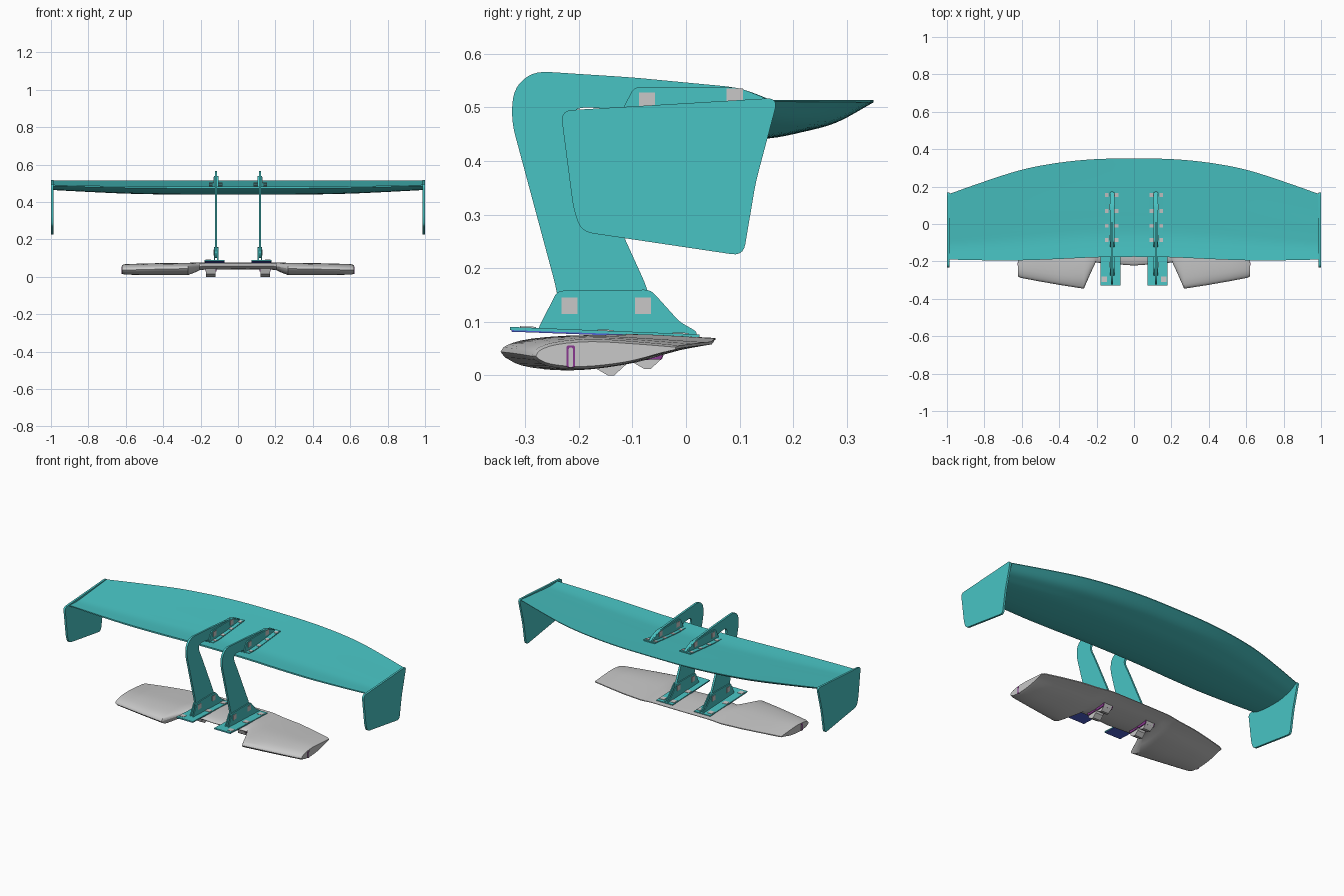
import bpy, bmesh, math
from mathutils import Vector

if "Cube" in bpy.data.objects:
    bpy.data.objects.remove(bpy.data.objects["Cube"], do_unlink=True)


def material(name, rgb):
    m = bpy.data.materials.new(name)
    m.use_nodes = True
    m.diffuse_color = (*rgb, 1)
    m.node_tree.nodes["Principled BSDF"].inputs["Base Color"].default_value = (*rgb, 1)
    return m


TEAL = material("teal", (0.065, 0.55, 0.55))
GREY = material("light_grey", (0.58, 0.58, 0.58))
PAD = material("pad_grey", (0.58, 0.57, 0.57))
BLUE = material("blue", (0.08, 0.12, 0.65))
PURPLE = material("purple", (0.25, 0.04, 0.28))


def finish(bm, name, mat, angle=30):
    bmesh.ops.recalc_face_normals(bm, faces=bm.faces)
    me = bpy.data.meshes.new(name)
    bm.to_mesh(me)
    bm.free()
    me.materials.append(mat)
    ob = bpy.data.objects.new(name, me)
    bpy.context.collection.objects.link(ob)
    bpy.ops.object.select_all(action='DESELECT')
    ob.select_set(True)
    bpy.context.view_layer.objects.active = ob
    bpy.ops.object.shade_smooth_by_angle(angle=math.radians(angle))
    return ob


def skin(name, rings, mat, angle=30):
    """Join equal rings of points into a capped solid."""
    bm = bmesh.new()
    loops = [[bm.verts.new(p) for p in r] for r in rings]
    n = len(loops[0])
    for a, b in zip(loops, loops[1:]):
        for i in range(n):
            j = (i + 1) % n
            bm.faces.new((a[i], a[j], b[j], b[i]))
    bm.faces.new(loops[0])
    bm.faces.new(loops[-1])
    return finish(bm, name, mat, angle)


def rounded(pts, r, steps=5):
    """Round the corners of a closed side profile."""
    out = []
    pts = [Vector(p) for p in pts]
    for i, p in enumerate(pts):
        a, b = pts[i - 1] - p, pts[(i + 1) % len(pts)] - p
        s = p + a.normalized() * min(r, a.length * 0.45)
        e = p + b.normalized() * min(r, b.length * 0.45)
        for k in range(steps + 1):
            t = k / steps
            out.append(s * (1 - t) ** 2 + p * 2 * t * (1 - t) + e * t * t)
    return out


def plate(name, pts, x, thick, mat):
    """Extrude a (y, z) profile across x."""
    return skin(name, [[(x + d, p[0], p[1]) for p in pts]
                       for d in (-thick / 2, thick / 2)], mat)


def smooth_curve(pts, steps=4):
    """Catmull-Rom through open points."""
    pts = [Vector(p) for p in pts]
    ext = [pts[0] * 2 - pts[1]] + pts + [pts[-1] * 2 - pts[-2]]
    out = []
    for a, b, c, d in zip(ext, ext[1:], ext[2:], ext[3:]):
        for k in range(steps):
            t = k / steps
            out.append(0.5 * (b * 2 + (c - a) * t + (a * 2 - b * 5 + c * 4 - d) * t ** 2
                              + (b * 3 - a - c * 3 + d) * t ** 3))
    return out + [pts[-1]]


# Main wing: inverted aerofoil lofted across the span
top = smooth_curve([(0, -.43), (.2, -.5), (.35, -.43), (.5, -.33), (.75, -.17), (1, 0)])
under = smooth_curve([(1, -.06), (.87, -.56), (.75, -.8), (.62, -.97), (.45, -1),
                      (.25, -.93), (.08, -.75), (0, -.55)])
plan = smooth_curve([(0, -.175, .35), (.2, -.178, .347), (.4, -.187, .328), (.6, -.194, .29),
                     (.8, -.194, .227), (.99, -.19, .16)])
plan = [Vector((-p[0], p[1], p[2])) for p in plan[:0:-1]] + plan
rings = []
for x, front, back in plan:
    chord = back - front
    rings.append([(x, front + u * chord, .514 + h * chord * .142) for u, h in top + under])
skin("main_wing", rings, TEAL)

# Lower wing: (x, front, back, top z, bottom z, nose z)
lower = [(0, -.222, .055, .077, .040, .058), (.17, -.21, .054, .077, .040, .058),
         (.205, -.205, .053, .077, .036, .056), (.235, -.27, .051, .076, .022, .05),
         (.268, -.346, .048, .075, .010, .044), (.39, -.327, .034, .074, .010, .042),
         (.51, -.306, .010, .071, .011, .039), (.605, -.288, -.012, .068, .012, .036),
         (.62, -.280, -.020, .063, .017, .036)]
lower = [(-s[0], *s[1:]) for s in lower[:0:-1]] + lower
upper_shape = smooth_curve([(0, 0), (.03, .4), (.15, .8), (.4, 1), (.7, .85), (1, .62)], 3)
lower_shape = smooth_curve([(1, .45), (.85, .1), (.65, -.55), (.42, -.95), (.25, -1),
                            (.1, -.75), (.02, -.3)], 3)
rings = []
for x, front, back, zt, zb, zn in lower:
    rings.append([(x, front + u * (back - front), zn + h * ((zt - zn) if h > 0 else (zn - zb)))
                  for u, h in upper_shape + lower_shape])
skin("lower_wing", rings, GREY)

# Side profiles
end_plate = rounded([(-.234, .494), (.172, .518), (.13, .36), (.107, .223), (-.195, .268),
                     (-.21, .31)], .022)
neck = rounded([(-.235, .10), (-.24, .155), (-.326, .475), (-.322, .535), (-.285, .568),
                (-.1, .556), (.1, .537), (.165, .512), (.185, .492), (.10, .484),
                (-.08, .472), (-.13, .496), (-.205, .502), (-.217, .475), (-.18, .40),
                (-.07, .158), (-.06, .10)], .03)
base_bracket = rounded([(-.278, .083), (-.24, .158), (-.066, .160), (-.012, .10),
                        (.02, .082), (.02, .073)], .012)
top_bracket = rounded([(-.128, .478), (-.097, .538), (.098, .537), (.15, .517), (.178, .494),
                       (.09, .486), (-.07, .474)], .012)
foot_line = [(-.115, .481), (-.07, .480), (.01, .486), (.088, .493), (.18, .504)]
foot = foot_line + [(y, z - .008) for y, z in foot_line[::-1]]


def strip_z(y, line):
    for (a, za), (b, zb) in zip(line, line[1:]):
        if a <= y <= b:
            return za + (zb - za) * (y - a) / (b - a)
    return line[-1][1]


def pad_on(line, name, x, y, w):
    pts = [(v, strip_z(v, line) + d) for v, d in
           ((y - w, -.001), (y + w, -.001), (y + w, .002), (y - w, .002))]
    plate(name, pts, x, 2 * w, PAD)


for s, side in ((1, "left"), (-1, "right")):
    plate(f"end_plate_{side}", end_plate, s * .993, .012, TEAL)
    plate(f"swan_neck_{side}", neck, s * .117, .012, TEAL)

    # Brackets either side of the neck, with square fixing pads
    for k, face in ((1, "outer"), (-1, "inner")):
        x = s * (.117 + k * .009)
        plate(f"base_bracket_{face}_{side}", base_bracket, x, .006, TEAL)
        plate(f"top_bracket_{face}_{side}", top_bracket, x, .006, TEAL)
        for y, z in ((-.217, .13), (-.08, .13), (-.073, .513), (.091, .520)):
            sq = [(y - .015, z - .015), (y + .015, z - .015),
                  (y + .015, z + .015), (y - .015, z + .015)]
            plate(f"bracket_pad_{face}_{side}", sq, s * (.117 + k * .0125), .003, PAD)
        for y in (-.085, -.01, .07, .155):
            pad_on(foot_line, f"foot_pad_{face}_{side}", s * (.12 + k * .026), y, .010)

    # Foot on the wing and base plate over the lower wing
    plate(f"top_foot_{side}", foot, s * .12, .072, TEAL)
    base_line = [(-.328, .0905), (.025, .0765)]
    plate(f"base_plate_{side}", base_line + [(.025, .0715), (-.328, .0845)], s * .125, .108, TEAL)
    plate(f"base_gasket_{side}", [(-.326, .0845), (.023, .0715), (.023, .0685), (-.326, .0815)],
          s * .125, .104, BLUE)
    for x, y in ((.16, -.295), (.16, -.15), (.16, -.01), (.09, -.15), (.09, -.01)):
        pad_on(base_line, f"base_pad_{side}", s * x, y, .015)

    # Clamps under the lower wing
    for y, z in ((-.14, 0), (-.072, .012)):
        clamp = [(y - .04, .045), (y - .03, z + .014), (y - .006, z), (y + .006, z),
                 (y + .028, z + .02), (y + .034, .05)]
        plate(f"clamp_{side}", clamp, s * .145, .05, GREY)
        plate(f"clamp_liner_{side}", [(y - .038, .045), (y - .03, .028), (y + .026, .03),
                                      (y + .034, .05)], s * .145, .06, PURPLE)

    # Slot painted on the wing tip
    for w, t, mat, part in ((.008, .004, PURPLE, "slot_rim"), (.004, .006, GREY, "slot")):
        slot = rounded([(-.215 - w, .015), (-.215 - w, .048 + w), (-.215 + w, .048 + w),
                        (-.215 + w, .015)], .004, 3)
        plate(f"tip_{part}_{side}", slot, s * .62, t, mat)
